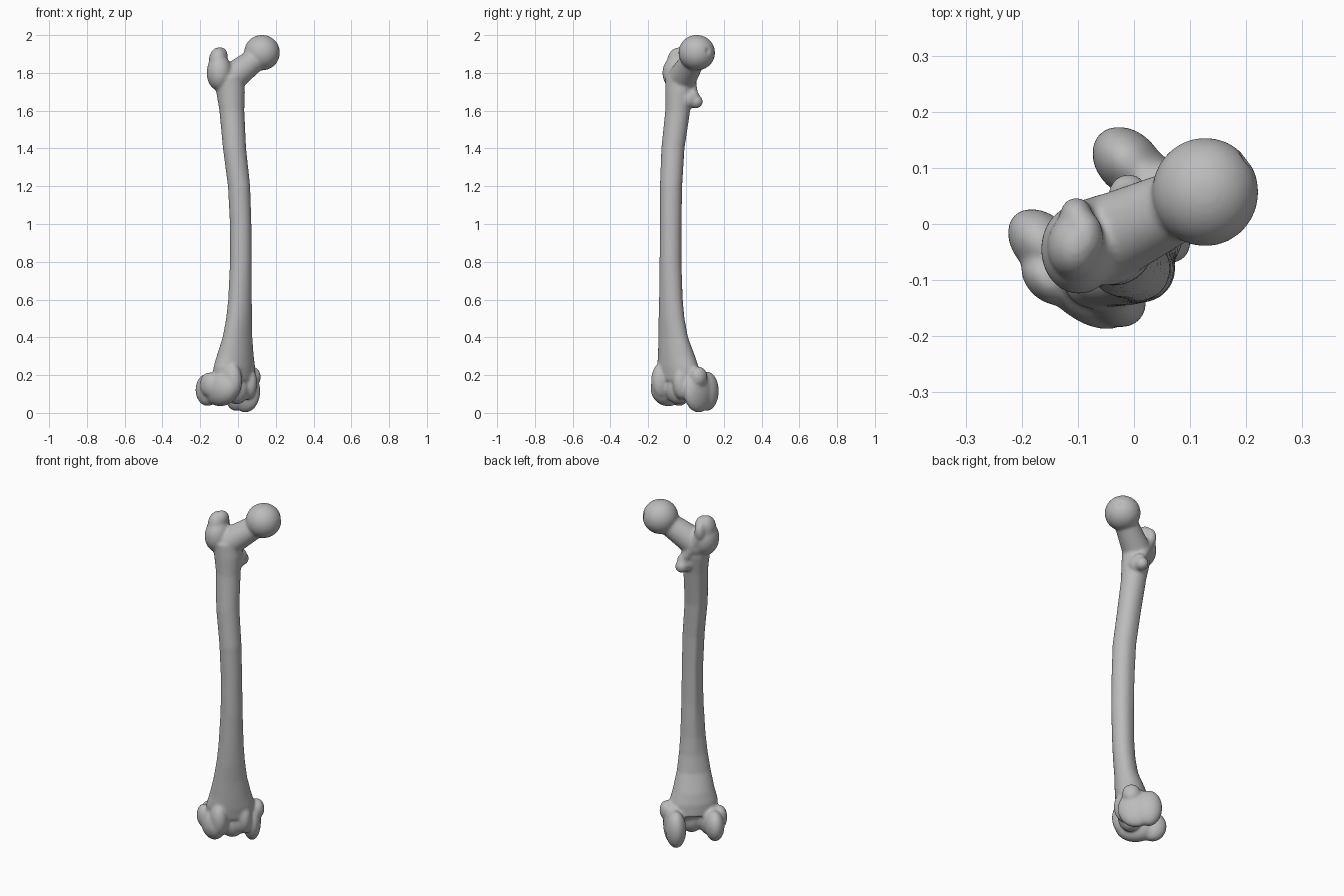
import bpy, bmesh, math
from mathutils import Matrix, Vector

cube = bpy.data.objects.get("Cube")
if cube:
    bpy.data.objects.remove(cube, do_unlink=True)

WORLD = Matrix()
TURNED = Matrix.Rotation(math.radians(45), 4, 'Z')  # local x = inner side, local -y = knee front


def ellipsoid(bm, centre, radii, frame=WORLD, tilt=WORLD):
    mat = frame @ Matrix.Translation(centre) @ tilt @ Matrix.Diagonal((*radii, 1))
    bmesh.ops.create_uvsphere(bm, u_segments=40, v_segments=24, radius=1, matrix=mat)


def capsule(bm, start, end, r1, r2):
    """Tapered rod with rounded ends."""
    a, b = Vector(start), Vector(end)
    tilt = (b - a).to_track_quat('Z', 'Y').to_matrix().to_4x4()
    bmesh.ops.create_cone(bm, cap_ends=True, segments=40, radius1=r1, radius2=r2,
                          depth=(b - a).length,
                          matrix=Matrix.Translation((a + b) / 2) @ tilt)
    for p, r in ((a, r1), (b, r2)):
        ellipsoid(bm, p, (r, r, r))


def loft(bm, sections, frame, sides=48):
    """Closed tube through (x, y, z, half x, half y, ridge) sections."""
    rings = []
    for x, y, z, hx, hy, ridge in sections:
        ring = []
        for i in range(sides):
            t = 2 * math.pi * i / sides
            k = 1 + ridge * math.exp(-((t - math.pi / 2) / 0.3) ** 2)
            ring.append(bm.verts.new(frame @ Vector((x + hx * k * math.cos(t),
                                                     y + hy * k * math.sin(t), z))))
        rings.append(ring)
    for low, high in zip(rings, rings[1:]):
        for i in range(sides):
            j = (i + 1) % sides
            bm.faces.new((low[i], low[j], high[j], high[i]))
    bm.faces.new(rings[0][::-1])
    bm.faces.new(rings[-1])


def make_object(name, bm):
    mesh = bpy.data.meshes.new(name)
    bm.to_mesh(mesh)
    bm.free()
    ob = bpy.data.objects.new(name, mesh)
    bpy.context.collection.objects.link(ob)
    return ob


bm = bmesh.new()

# Shaft, bowed forward, with a ridge along the back
loft(bm, [
    (-.04, -.01, .17, .13, .085, 0),
    (-.044, -.016, .24, .13, .088, 0),
    (-.046, -.025, .30, .112, .082, 0),
    (-.05, -.046, .40, .091, .064, 0),
    (-.05, -.058, .50, .077, .059, .03),
    (-.049, -.064, .60, .068, .057, .08),
    (-.047, -.069, .80, .059, .057, .14),
    (-.047, -.067, 1.0, .057, .057, .17),
    (-.052, -.060, 1.2, .059, .059, .15),
    (-.062, -.036, 1.4, .062, .061, .10),
    (-.054, -.008, 1.6, .066, .066, .04),
    (-.052, .004, 1.7, .076, .076, 0),
    (-.055, .01, 1.78, .08, .075, 0),
], TURNED)

# Knee end: outer and inner condyles, lips of the front groove, side bumps
for centre, radii in (
    ((-.14, .088, .122), (.052, .074, .086)),
    ((-.132, .0, .13), (.068, .115, .095)),
    ((-.115, -.068, .17), (.05, .06, .095)),
    ((-.178, .04, .15), (.038, .055, .065)),
    ((.07, .085, .115), (.055, .072, .105)),
    ((.075, .02, .115), (.05, .1, .113)),
    ((.022, -.048, .16), (.045, .058, .09)),
    ((.102, -.005, .19), (.04, .05, .055)),
    ((-.03, -.018, .20), (.12, .07, .10)),
    ((-.035, -.025, .13), (.07, .065, .085)),
):
    ellipsoid(bm, centre, radii, TURNED)

# Hip end: ball and neck
ellipsoid(bm, (.127, .057, 1.907), (.095, .097, .094))
capsule(bm, (-.045, -.025, 1.765), (.11, .048, 1.885), .078, .06)

# Greater trochanter with its hooked tip
ellipsoid(bm, (-.098, -.045, 1.80), (.068, .08, .095))
ellipsoid(bm, (-.105, -.04, 1.86), (.05, .06, .075))
ellipsoid(bm, (-.09, -.025, 1.888), (.036, .05, .048))
ellipsoid(bm, (-.103, .012, 1.86), (.03, .036, .055))
capsule(bm, (-.1, .01, 1.84), (-.03, .035, 1.71), .03, .026)

# Lesser trochanter
ellipsoid(bm, (-.01, .052, 1.648), (.036, .038, .036))
capsule(bm, (-.015, .01, 1.66), (-.01, .035, 1.68), .05, .035)

bone = make_object("thigh_bone", bm)

# Small pit in the ball
bm = bmesh.new()
ellipsoid(bm, (.211, .124, 1.918), (.022, .022, .022))
pit = make_object("pit_cutter", bm)
pit.hide_render = True


# Fuse the parts, carve the pit and soften the joins
def add_remesh(name):
    mod = bone.modifiers.new(name, 'REMESH')
    mod.mode = 'VOXEL'
    mod.voxel_size = .006


add_remesh("fuse")
cut = bone.modifiers.new("pit", 'BOOLEAN')
cut.operation = 'DIFFERENCE'
cut.object = pit
add_remesh("even_out")
soft = bone.modifiers.new("soften", 'SMOOTH')
soft.factor = .5
soft.iterations = 14
graph = bpy.context.evaluated_depsgraph_get()
fused = bpy.data.meshes.new_from_object(bone.evaluated_get(graph))
bone.modifiers.clear()
bone.data = fused
fused.name = "thigh_bone"
bpy.data.objects.remove(pit, do_unlink=True)
fused.polygons.foreach_set("use_smooth", [True] * len(fused.polygons))

# Plain grey surface
grey = bpy.data.materials.new("bone_grey")
grey.use_nodes = True
colour = (.5, .5, .5, 1)
grey.diffuse_color = colour
bsdf = next(n for n in grey.node_tree.nodes if n.type == 'BSDF_PRINCIPLED')
bsdf.inputs["Base Color"].default_value = colour
fused.materials.clear()
fused.materials.append(grey)
fused.update()
